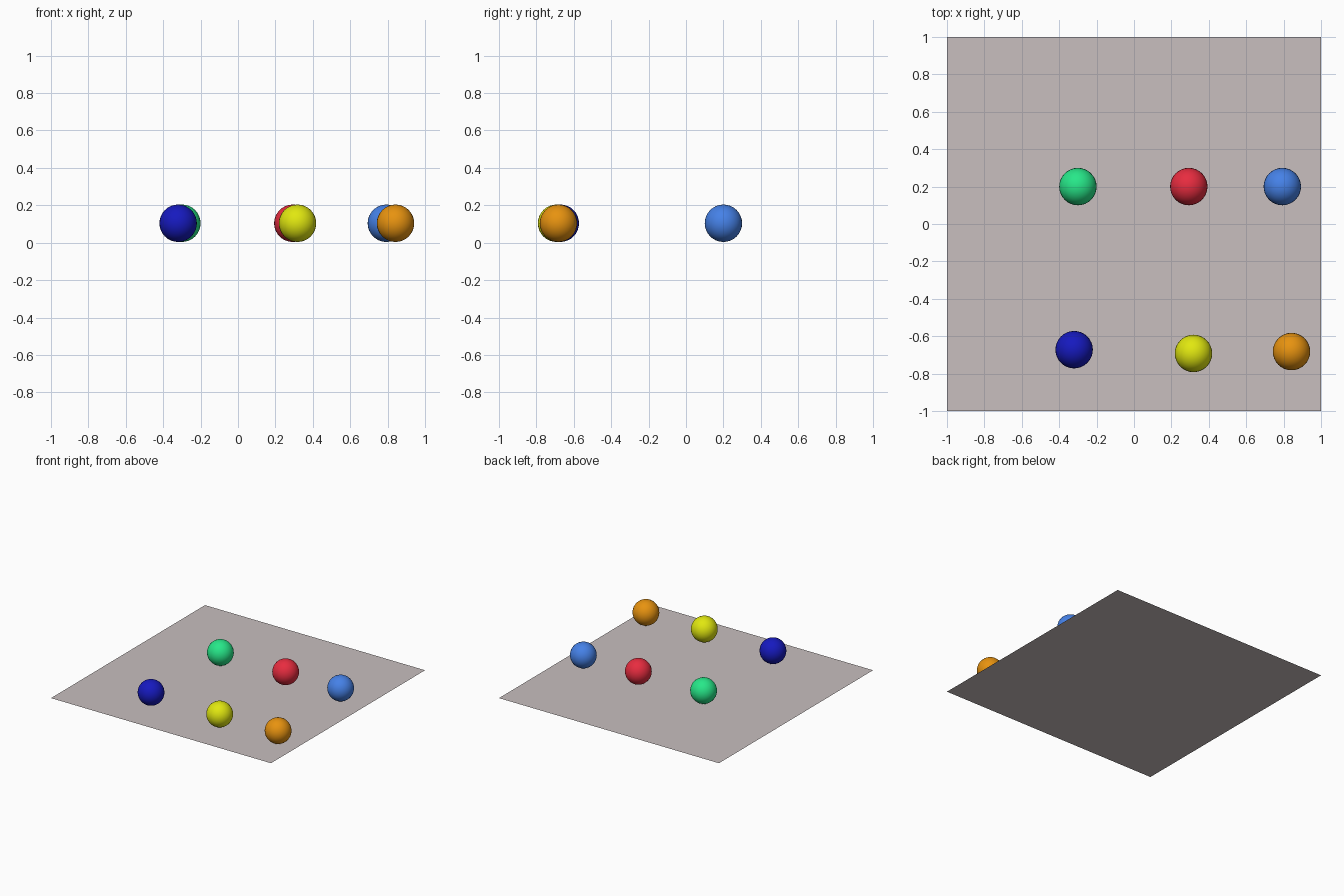
import bpy

if "Cube" in bpy.data.objects:
    bpy.data.objects.remove(bpy.data.objects["Cube"])

RADIUS = 0.1
HEIGHT = 0.104


def colour(obj, rgb):
    mat = bpy.data.materials.new(obj.name + "_paint")
    mat.diffuse_color = (*rgb, 1.0)
    mat.use_nodes = True
    mat.node_tree.nodes["Principled BSDF"].inputs["Base Color"].default_value = mat.diffuse_color
    obj.data.materials.append(mat)


# flat square base sheet
bpy.ops.mesh.primitive_plane_add(size=2, location=(0, 0, 0))
base = bpy.context.object
base.name = "base_sheet"
colour(base, (0.58, 0.52, 0.52))

# two rows of three balls resting on the sheet: name, x, y, colour
balls = [
    ("green_ball", -0.30, 0.20, (0.02, 0.80, 0.25)),
    ("red_ball", 0.293, 0.20, (0.80, 0.025, 0.05)),
    ("light_blue_ball", 0.793, 0.20, (0.06, 0.22, 0.80)),
    ("dark_blue_ball", -0.32, -0.672, (0.008, 0.01, 0.52)),
    ("yellow_ball", 0.318, -0.692, (0.75, 0.80, 0.005)),
    ("orange_ball", 0.842, -0.682, (0.80, 0.29, 0.005)),
]
for name, x, y, rgb in balls:
    bpy.ops.mesh.primitive_uv_sphere_add(
        segments=32, ring_count=16, radius=RADIUS, location=(x, y, HEIGHT))
    ball = bpy.context.object
    ball.name = name
    bpy.ops.object.shade_smooth()
    colour(ball, rgb)
